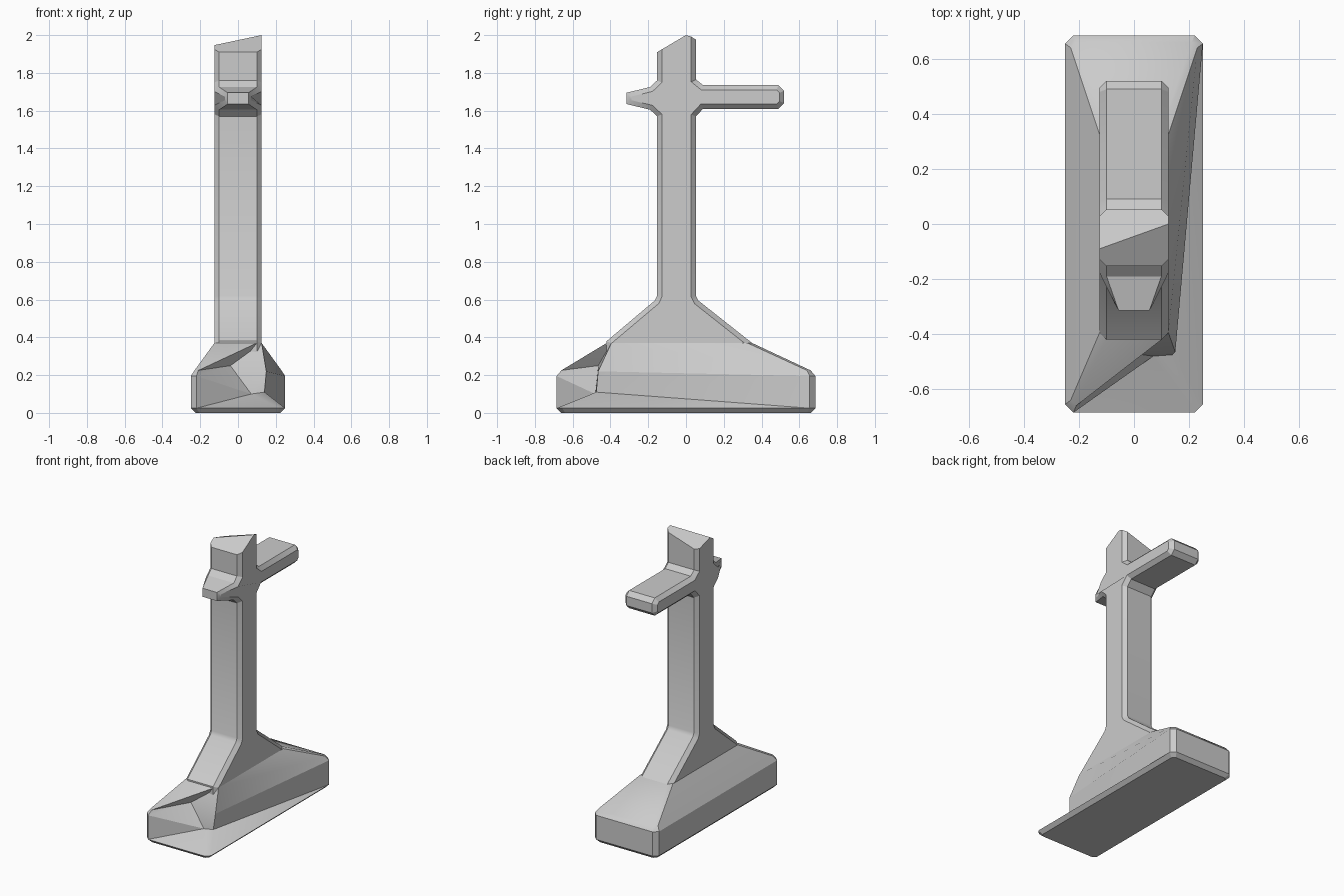
import bpy, bmesh

if "Cube" in bpy.data.objects:
    bpy.data.objects.remove(bpy.data.objects["Cube"])


def finish(bm, name):
    bmesh.ops.recalc_face_normals(bm, faces=bm.faces[:])
    mesh = bpy.data.meshes.new(name)
    bm.to_mesh(mesh)
    bm.free()
    ob = bpy.data.objects.new(name, mesh)
    bpy.context.collection.objects.link(ob)
    bpy.ops.object.select_all(action='DESELECT')
    ob.select_set(True)
    bpy.context.view_layer.objects.active = ob
    bpy.ops.object.shade_smooth_by_angle(angle=0.5)
    return ob


# Plinth: stacked chamfered rectangles, with the front right corner broken off
def ring(z, hx, y0, y1, c):
    return [(-hx + c, y0, z), (hx - c, y0, z), (hx, y0 + c, z), (hx, y1 - c, z),
            (hx - c, y1, z), (-hx + c, y1, z), (-hx, y1 - c, z), (-hx, y0 + c, z)]


rings = [ring(0, 0.225, -0.66, 0.66, 0.02),
         ring(0.025, 0.25, -0.685, 0.685, 0.03),
         ring(0.195, 0.25, -0.685, 0.685, 0.03),
         ring(0.225, 0.23, -0.66, 0.66, 0.02),
         ring(0.37, 0.125, -0.42, 0.35, 0.025)]
rings[2][1:3] = [(0.07, -0.48, 0.10), (0.14, -0.475, 0.11)]
rings[3][1:3] = [(-0.04, -0.465, 0.25), (0.15, -0.465, 0.22)]

bm = bmesh.new()
loops = [[bm.verts.new(p) for p in r] for r in rings]
for a, b in zip(loops, loops[1:]):
    for i in range(8):
        j = (i + 1) % 8
        if i == 2:   # crease along the damaged right side
            bm.faces.new((a[i], a[j], b[i]))
            bm.faces.new((a[j], b[j], b[i]))
        else:
            bm.faces.new((a[i], a[j], b[j]))
            bm.faces.new((a[i], b[j], b[i]))
bm.faces.new(loops[0][::-1])
bm.faces.new(loops[-1])
finish(bm, "plinth")

# Shaft with flared foot and cross arms: side profile (y, z), extruded and chamfered
profile = [(0.35, 0.22), (0.35, 0.37), (0.065, 0.595), (0.053, 0.62),
           (0.053, 1.57), (0.09, 1.61), (0.49, 1.61), (0.52, 1.64), (0.52, 1.705),
           (0.49, 1.735), (0.09, 1.735), (0.053, 1.765), (0.053, 2.15),
           (-0.153, 2.15), (-0.153, 1.76), (-0.19, 1.725), (-0.315, 1.695),
           (-0.315, 1.635), (-0.19, 1.605), (-0.153, 1.57), (-0.153, 0.62),
           (-0.165, 0.595), (-0.42, 0.38), (-0.42, 0.22)]
bm = bmesh.new()
face = bm.faces.new([bm.verts.new((-0.125, y, z)) for y, z in profile])
ext = bmesh.ops.extrude_face_region(bm, geom=[face], use_keep_orig=True)
bmesh.ops.translate(bm, vec=(0.25, 0, 0),
                    verts=[g for g in ext['geom'] if isinstance(g, bmesh.types.BMVert)])
bmesh.ops.recalc_face_normals(bm, faces=bm.faces[:])
rim = [e for e in bm.edges if abs(e.verts[0].co.x - e.verts[1].co.x) < 1e-4]
bmesh.ops.bevel(bm, geom=rim, offset=0.036, offset_type='WIDTH', segments=1,
                affect='EDGES', clamp_overlap=False)

# Tapered front stub
for v in bm.verts:
    if v.co.y < -0.25 and v.co.z > 1.5:
        v.co.x *= 0.56

# Broken top: two slanted cuts
for co, no in (((0, 0, 2.0), (0, -0.59, 1)), ((0, 0, 1.96), (-0.32, 0.3, 1))):
    bmesh.ops.bisect_plane(bm, geom=bm.verts[:] + bm.edges[:] + bm.faces[:],
                           plane_co=co, plane_no=no, clear_outer=True)
    bmesh.ops.holes_fill(bm, edges=[e for e in bm.edges if e.is_boundary], sides=0)
finish(bm, "cross_shaft")
